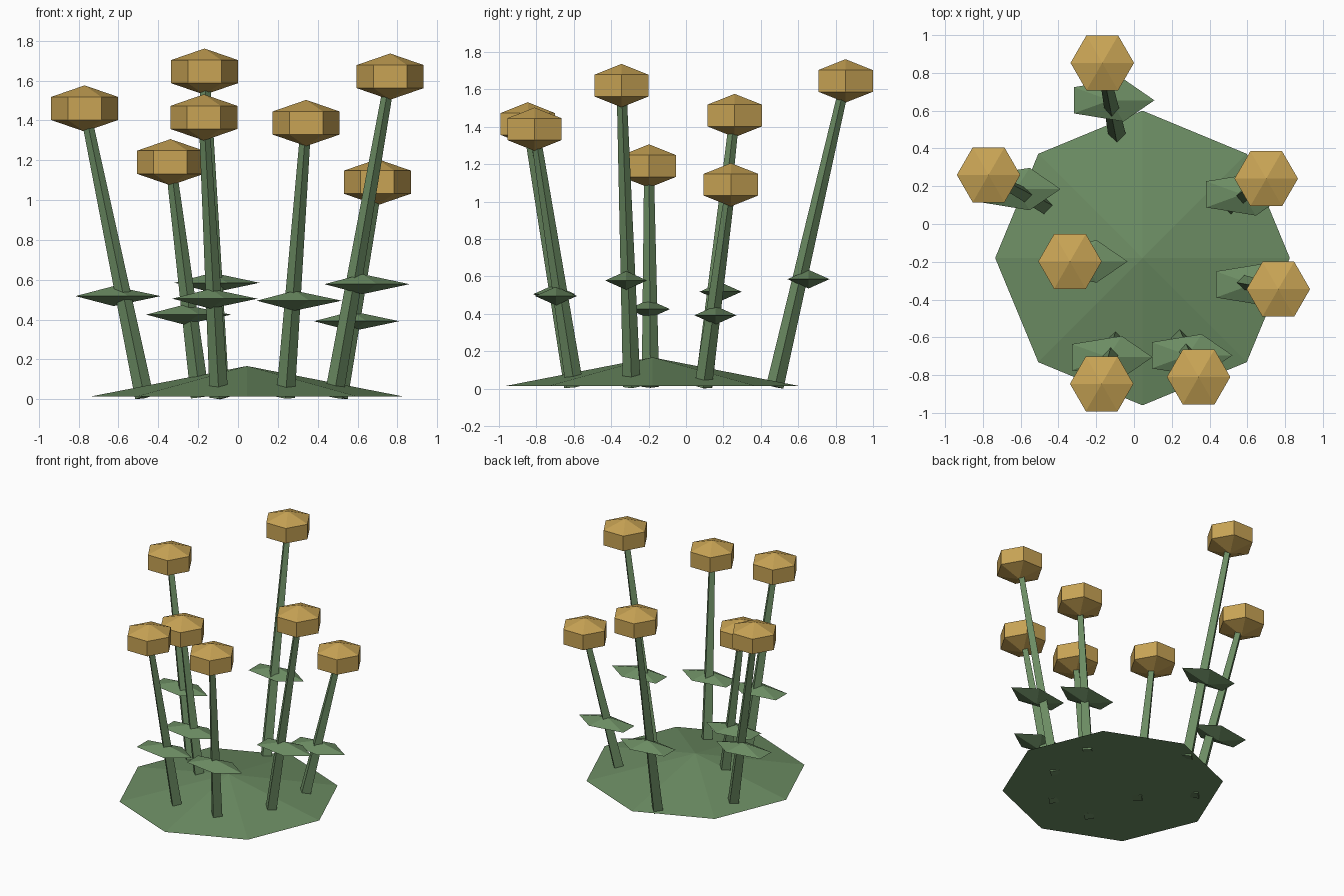
import bpy, bmesh, math
from mathutils import Vector, Matrix

if "Cube" in bpy.data.objects:
    bpy.data.objects.remove(bpy.data.objects["Cube"])


def material(name, rgb):
    m = bpy.data.materials.new(name)
    m.diffuse_color = (*rgb, 1.0)
    m.use_nodes = True
    m.node_tree.nodes["Principled BSDF"].inputs["Base Color"].default_value = m.diffuse_color
    return m


GREEN = material("leaf green", (0.15, 0.265, 0.125))
GOLD = material("flower gold", (0.58, 0.37, 0.09))


def lathe(name, profile, sides, matrix, mat):
    """Flat-faced turned solid from (radius, z) points; first corner on +x."""
    bm = bmesh.new()
    rings = []
    for r, z in profile:
        if r == 0:
            rings.append([bm.verts.new((0, 0, z))])
        else:
            rings.append([bm.verts.new((r * math.cos(math.tau * i / sides),
                                        r * math.sin(math.tau * i / sides), z))
                          for i in range(sides)])
    for a, b in zip(rings, rings[1:]):
        for i in range(sides):
            j = (i + 1) % sides
            if len(a) == 1:
                bm.faces.new((a[0], b[j], b[i]))
            elif len(b) == 1:
                bm.faces.new((a[i], a[j], b[0]))
            else:
                bm.faces.new((a[i], a[j], b[j], b[i]))
    # close open ends
    for ring in (rings[0], rings[-1]):
        if len(ring) > 1:
            bm.faces.new(ring)
    bm.transform(matrix)
    bmesh.ops.recalc_face_normals(bm, faces=bm.faces)
    me = bpy.data.meshes.new(name)
    bm.to_mesh(me)
    bm.free()
    me.materials.append(mat)
    ob = bpy.data.objects.new(name, me)
    bpy.context.collection.objects.link(ob)
    return ob


# low grassy mound
lathe("mound", [(0.78, 0.015), (0, 0.167)], 8,
      Matrix.Translation((0.045, -0.18, 0)), GREEN)

# stem base (x, y), flower centre, leaf centre
plants = [
    ((-0.47, 0.095), (-0.77, 0.26, 1.46), (-0.625, 0.185, 0.518)),
    ((-0.09, 0.475), (-0.168, 0.853, 1.645), (-0.128, 0.655, 0.585)),
    ((-0.095, -0.605), (-0.171, -0.846, 1.415), (-0.138, -0.705, 0.505)),
    ((-0.19, -0.19), (-0.339, -0.198, 1.19), (-0.27, -0.198, 0.425)),
    ((0.238, -0.595), (0.342, -0.81, 1.387), (0.285, -0.695, 0.495)),
    ((0.48, -0.29), (0.764, -0.345, 1.62), (0.625, -0.32, 0.578)),
    ((0.505, 0.092), (0.70, 0.24, 1.09), (0.573, 0.157, 0.392)),
]

c = math.cos(math.radians(30))
for n, (base, head, leaf) in enumerate(plants, 1):
    # tapered four-sided stem leaning to the flower
    foot, top = Vector((*base, 0.01)), Vector(head)
    d = top - foot
    turn = Vector((0, 0, 1)).rotation_difference(d).to_matrix().to_4x4()
    lathe(f"stem_{n}", [(0.047, 0), (0.026, d.length)], 4,
          Matrix.Translation(foot) @ turn, GREEN)
    # five-sided pointed leaf
    lathe(f"leaf_{n}", [(0, -0.05), (0.236, 0), (0, 0.05)], 5,
          Matrix.Translation(leaf) @ Matrix.Diagonal((1, 0.5, 1, 1)), GREEN)
    # six-sided flower head
    lathe(f"flower_{n}", [(0, -0.116), (0.194 * c, -0.058),
                          (0.194 * c, 0.058), (0, 0.116)], 6,
          Matrix.Translation(top), GOLD)
